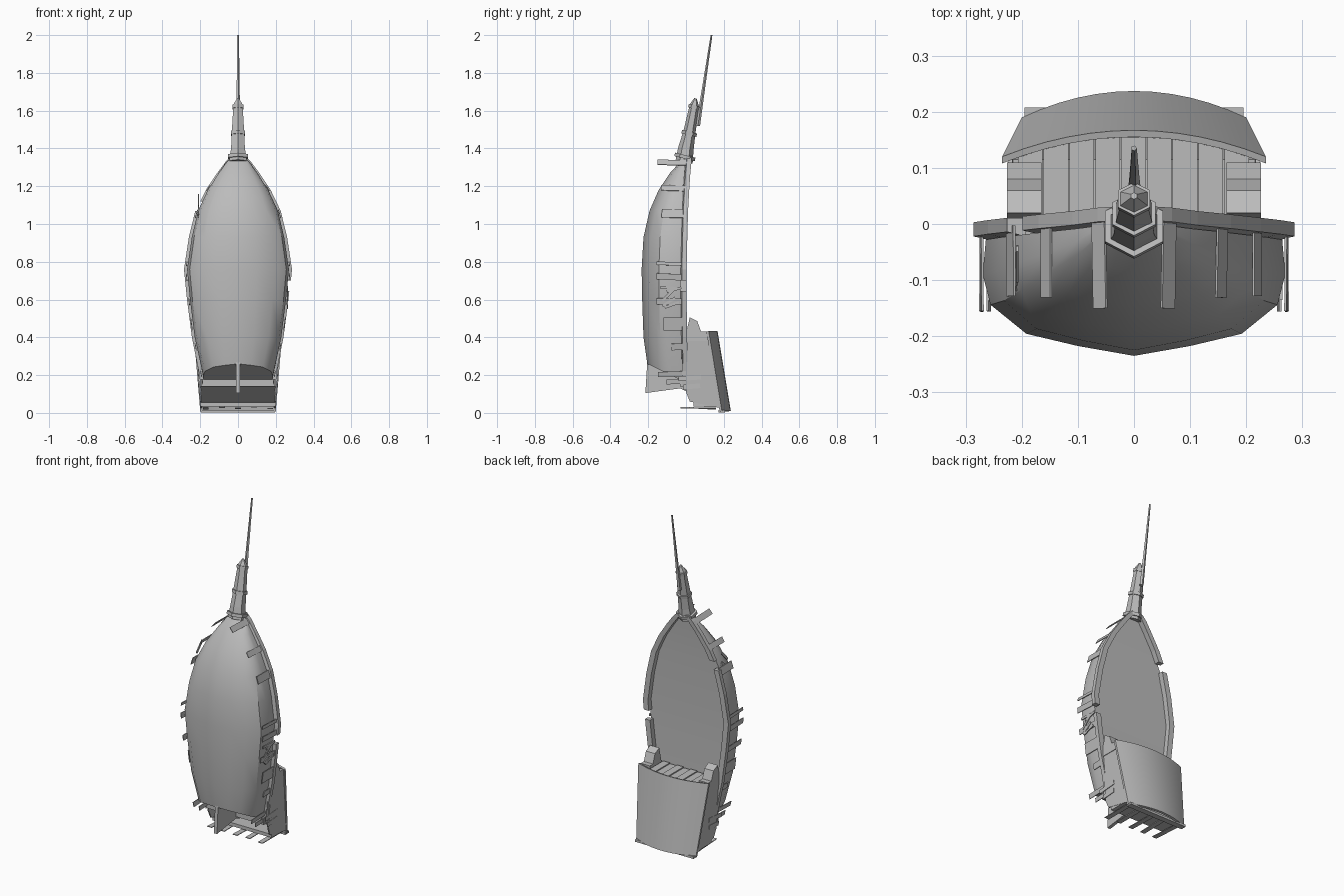
import bpy, bmesh, math, random
from mathutils import Vector, Matrix

if "Cube" in bpy.data.objects:
    bpy.data.objects.remove(bpy.data.objects["Cube"])

random.seed(4)
grey = bpy.data.materials.new("weathered_grey")
grey.diffuse_color = (0.5, 0.5, 0.5, 1)
grey.use_nodes = True
grey.node_tree.nodes["Principled BSDF"].inputs["Base Color"].default_value = grey.diffuse_color


def make(name, verts, faces, smooth=False):
    me = bpy.data.meshes.new(name)
    bm = bmesh.new()
    vs = [bm.verts.new(v) for v in verts]
    for f in faces:
        bm.faces.new([vs[i] for i in f])
    bmesh.ops.remove_doubles(bm, verts=bm.verts, dist=1e-5)
    bmesh.ops.recalc_face_normals(bm, faces=bm.faces)
    bm.to_mesh(me)
    bm.free()
    ob = bpy.data.objects.new(name, me)
    bpy.context.collection.objects.link(ob)
    me.materials.append(grey)
    if smooth:
        bpy.ops.object.select_all(action='DESELECT')
        ob.select_set(True)
        bpy.context.view_layer.objects.active = ob
        bpy.ops.object.shade_smooth_by_angle(angle=math.radians(32))
    return ob


def loft(name, rings, smooth=False):
    """Skin a list of equal-sized point rings and cap both ends."""
    n = len(rings[0])
    verts = [p for r in rings for p in r]
    faces = [(i * n + j, i * n + (j + 1) % n, (i + 1) * n + (j + 1) % n, (i + 1) * n + j)
             for i in range(len(rings) - 1) for j in range(n)]
    faces += [tuple(range(n)), tuple(range((len(rings) - 1) * n, len(rings) * n))]
    return make(name, verts, faces, smooth)


def box(name, c, size, rot=None):
    m = Matrix.Translation(c) @ (rot or Matrix()).to_4x4()
    h = [s / 2 for s in size]
    ring = [(-1, -1), (1, -1), (1, 1), (-1, 1)]
    return loft(name, [[m @ Vector((x * h[0], y * h[1], k * h[2])) for x, y in ring] for k in (-1, 1)])


def lerp(table, z):
    for a, b in zip(table, table[1:]):
        if z <= b[0]:
            t = max(0, (z - a[0]) / (b[0] - a[0]))
            return [p + (q - p) * t for p, q in zip(a[1:], b[1:])]
    return list(table[-1][1:])


# Hull stations: length position, half width, keel depth, sheer height
HULL = [(0.17, 0.19, 0.205, 0.0), (0.40, 0.236, 0.225, -0.005), (0.60, 0.262, 0.232, -0.008),
        (0.76, 0.278, 0.235, -0.008), (0.93, 0.252, 0.225, -0.004), (1.07, 0.218, 0.193, 0.0),
        (1.18, 0.165, 0.145, 0.006), (1.27, 0.105, 0.085, 0.012), (1.33, 0.06, 0.03, 0.018),
        (1.36, 0.03, 0.0, 0.02)]
SECTION = [(0.95, 0), (0.97, 0.3), (0.92, 0.56), (0.69, 0.81), (0.36, 0.915), (0, 1)]
rings = []
for i, (z, w, d, s) in enumerate(HULL):
    half = [(x * w, s - 0.02 - f * (d + s - 0.02), z + (0.09 * f if i == 0 else 0)) for x, f in SECTION]
    rings.append(half + [(-x, y, zz) for x, y, zz in half[-2::-1]])
loft("hull", rings, smooth=True)


# Rails along the sheer, each side broken at a different place
def rail(name, side, z0, z1, out=0.0):
    zs = [z0] + [r[0] for r in HULL if z0 < r[0] < z1] + [z1]
    rs = []
    for z in zs:
        w, d, s = lerp(HULL, z)
        xo, xi = w + 0.005 + out, max(0.005, w - 0.028 + out)
        rs.append([(side * x, s + dy, z) for x, dy in
                   ((xi, -0.022), (xo, -0.014), (xo, 0.011), (xi, 0.011))])
    loft(name, rs)


rail("rail_right_aft", 1, 0.14, 0.645)
rail("rail_right_fore", 1, 0.70, 1.36, 0.003)
rail("rail_left_aft", -1, 0.14, 1.07, 0.003)
rail("rail_left_fore", -1, 1.12, 1.36)

# Thin side boards standing off the hull
BOARDS = [(1.325, 0.165, 0.035), (1.19, 0.135, 0.033), (1.055, 0.125, 0.045), (0.79, 0.145, 0.018),
          (0.72, 0.145, 0.033), (0.59, 0.145, 0.033), (0.35, 0.07, 0.035),
          (0.205, 0.145, 0.028), (0.165, 0.10, 0.025)]
for side in (1, -1):
    for z, length, width in BOARDS:
        w, d, s = lerp(HULL, z)
        lean = math.atan2(lerp(HULL, z + 0.03)[0] - lerp(HULL, z - 0.03)[0], 0.06)
        rot = Matrix.Rotation(side * lean, 3, 'Y') @ Matrix.Rotation(random.uniform(-.05, .05), 3, 'X')
        box("side_board", (side * (w - 0.002), s - length / 2 - 0.003, z), (0.004, length, width), rot)
    # Flat panels lying against the hull
    box("side_panel", (side * 0.246, -0.06, 0.47), (0.004, 0.12, 0.07), Matrix.Rotation(side * 0.13, 3, 'Y'))

# Splintered boards at the damaged places
for side, z0, x in ((1, 0.61, 0.262), (-1, 1.08, 0.208)):
    for k in range(5):
        rot = Matrix.Rotation(random.uniform(-1, 1), 3, 'X')
        box("splinter", (side * x, random.uniform(-.1, -.05), z0 + random.uniform(-.06, .06)),
            (0.005, 0.08, 0.014), rot)

# Stern cabin: core with a deeply raked underside, between two thin side walls
def half_width(z):
    return 0.196 + 0.07 * z

core = [(-0.02, 0.40), (-0.02, 0.14), (0.14, 0.062), (0.175, 0.05), (0.115, 0.40)]
loft("stern_cabin", [[(k * (half_width(z) - 0.006), y, z) for y, z in core] for k in (-1, 1)])
wall = [(0.0, 0.40), (0.0, 0.11), (0.02, 0.06), (0.185, 0.025), (0.12, 0.41), (0.08, 0.42)]
for side in (1, -1):
    loft("cabin_wall", [[(side * (half_width(z) - t), y, z) for y, z in wall] for t in (0, 0.008)])
box("stern_sill", (0, -0.015, 0.16), (0.39, 0.035, 0.04))
box("stern_beam", (0, 0.105, 0.045), (0.395, 0.13, 0.02))

# Curved cabin roof: arc at the fore edge and at the aft edge
fore = [(k / 6 * 0.235, 0.155 - 0.047 * (abs(k) / 6) ** 2) for k in range(-6, 7)]
aft = [(k / 6 * 0.2, 0.225 - 0.047 * (abs(k) / 6) ** 2) for k in range(-6, 7)]


def arc_ring(arc, z):
    return [(x, y, z) for x, y in arc] + [(x, y + 0.012, z + 0.003) for x, y in reversed(arc)]


loft("cabin_roof", [arc_ring(aft, 0.008), arc_ring(fore, 0.43)], smooth=True)

# Cabin bulkhead planks reaching up to the roof arc
for k in range(9):
    x0, x1 = -0.207 + k * 0.046, -0.163 + k * 0.046
    tops = [0.155 - 0.047 * (x / 0.235) ** 2 for x in (x0, x1)]
    z = 0.412 + 0.005 * (k % 2)
    loft("bulkhead_plank", [[(x0, -0.01, h), (x1, -0.01, h), (x1, tops[1], h), (x0, tops[0], h)]
                            for h in (0.39, z)])

# Corner posts and loose boards of the cabin
post = [(-0.01, 0.38), (0.02, 0.505), (0.06, 0.485), (0.08, 0.43), (0.11, 0.43), (0.11, 0.38)]
for side in (1, -1):
    loft("corner_post", [[(side * x, y, z) for y, z in post] for x in (0.165, 0.226)])
    for y, z, ln in ((0.02, 0.185, 0.12), (0.03, 0.14, 0.09)):
        box("cabin_board", (side * (half_width(z) + 0.001), y, z), (0.004, ln, 0.025),
            Matrix.Rotation(0.08, 3, 'X'))
for k in range(5):
    box("stern_board", (-0.17 + k * 0.085, 0.065, 0.024 + 0.006 * (k % 2)), (0.03, 0.19, 0.004),
        Matrix.Rotation(random.uniform(-.06, .06), 3, 'X'))
box("stern_lip", (0, 0.19, 0.008), (0.39, 0.035, 0.014))

# Rudder
rud = [(-0.205, 0.27), (-0.215, 0.105), (-0.03, 0.13), (0.0, 0.115), (0.0, 0.2), (-0.1, 0.24)]
loft("rudder", [[(x, y, z) for y, z in rud] for x in (-0.01, 0.01)])


# Bowsprit: tapering hexagonal sections with collars
def hexagon(y, z, rx, ry):
    return [(rx * math.cos(a), y + ry * math.sin(a), z - 0.25 * ry * math.sin(a))
            for a in (math.pi / 6 + i * math.pi / 3 for i in range(6))]


SPRIT = [(-0.01, 1.33, 0.053, 0.045), (0.0, 1.40, 0.042, 0.04), (0.017, 1.48, 0.038, 0.032),
         (0.045, 1.63, 0.028, 0.024), (0.05, 1.665, 0.006, 0.006)]
loft("bowsprit", [hexagon(*p) for p in SPRIT])
for y, z, r in ((-0.006, 1.355, 0.06), (0.017, 1.48, 0.044), (0.043, 1.62, 0.033)):
    loft("sprit_collar", [hexagon(y - 0.002, z - 0.009, r, r * .9), hexagon(y + 0.002, z + 0.009, r, r * .9)])

# Slim spar on the end of the bowsprit
loft("spar", [[(r * math.cos(a), y + r * math.sin(a), z) for a in (i * math.tau / 5 for i in range(5))]
              for y, z, r in ((0.063, 1.52, 0.012), (0.09, 1.7, 0.009), (0.135, 2.0, 0.005))])
